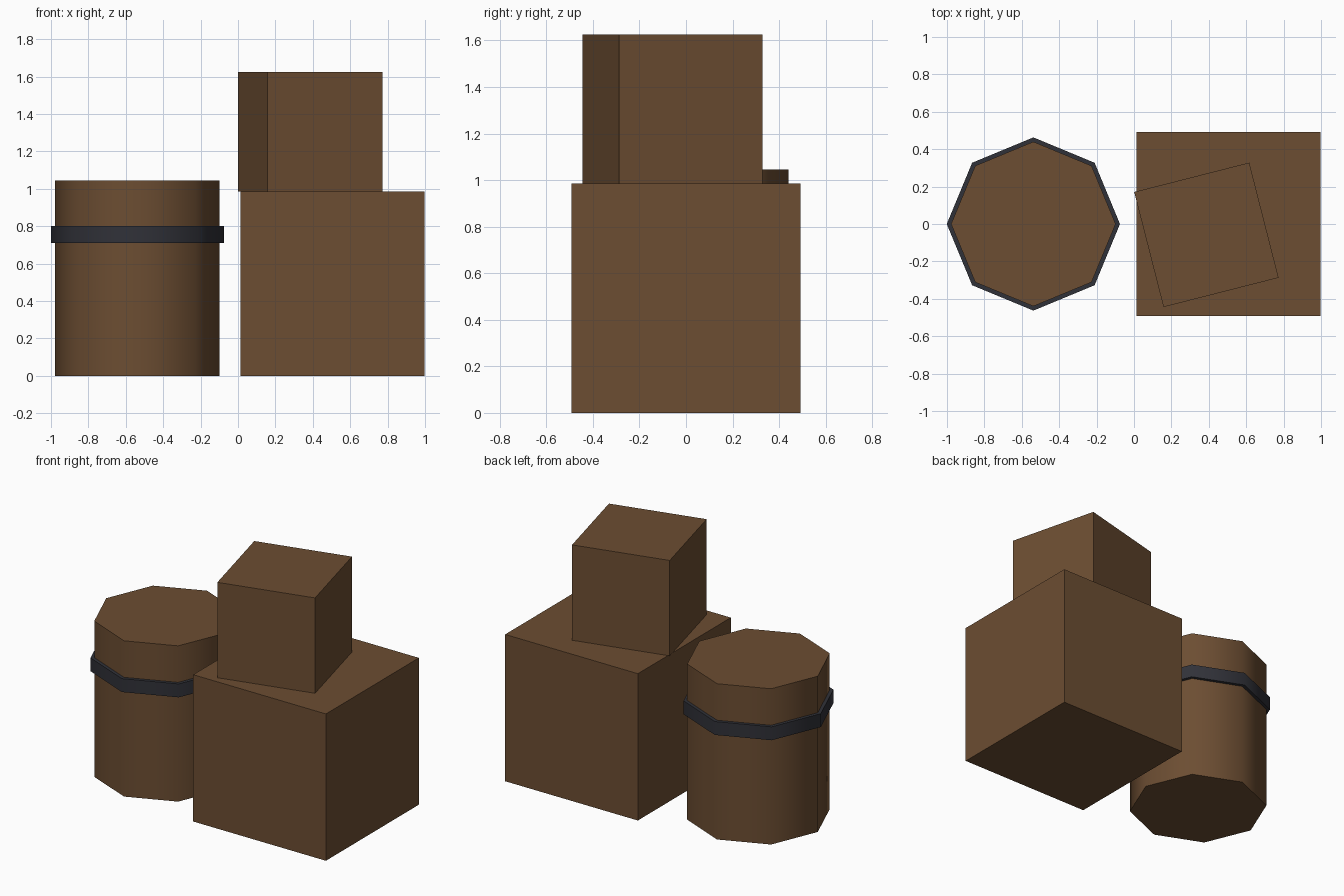
import bpy, math

if "Cube" in bpy.data.objects:
    bpy.data.objects.remove(bpy.data.objects["Cube"])


def material(name, rgb):
    m = bpy.data.materials.new(name)
    m.diffuse_color = (*rgb, 1)
    m.use_nodes = True
    m.node_tree.nodes["Principled BSDF"].inputs["Base Color"].default_value = m.diffuse_color
    return m


WOOD = material("brown_wood", (0.150, 0.075, 0.032))
IRON = material("dark_iron", (0.030, 0.031, 0.040))
BARREL_X = -0.538


def finish(name, mat, smooth=False):
    ob = bpy.context.object
    ob.name = name
    ob.data.materials.append(mat)
    if smooth:
        bpy.ops.object.shade_smooth_by_angle(angle=math.radians(50))
    return ob


def crate(name, center, size, turn=0):
    bpy.ops.mesh.primitive_cube_add(size=1, location=center, rotation=(0, 0, turn))
    bpy.context.object.scale = size
    finish(name, WOOD)


def drum(name, radius, z0, z1, mat, fill):
    bpy.ops.mesh.primitive_cylinder_add(vertices=8, radius=radius, depth=z1 - z0,
                                        end_fill_type=fill,
                                        location=(BARREL_X, 0, (z0 + z1) / 2))
    return finish(name, mat, True)


# Stacked crates
crate("large_crate", (0.505, 0, 0.4925), (0.985, 0.985, 0.985))
crate("small_crate", (0.387, -0.058, 1.305), (0.635, 0.635, 0.64), math.radians(14.3))

# Eight-sided barrel and the metal hoop around it
drum("barrel", 0.44, 0, 1.045, WOOD, 'NGON')
drum("barrel_hoop", 0.463, 0.71, 0.80, IRON, 'NGON')
